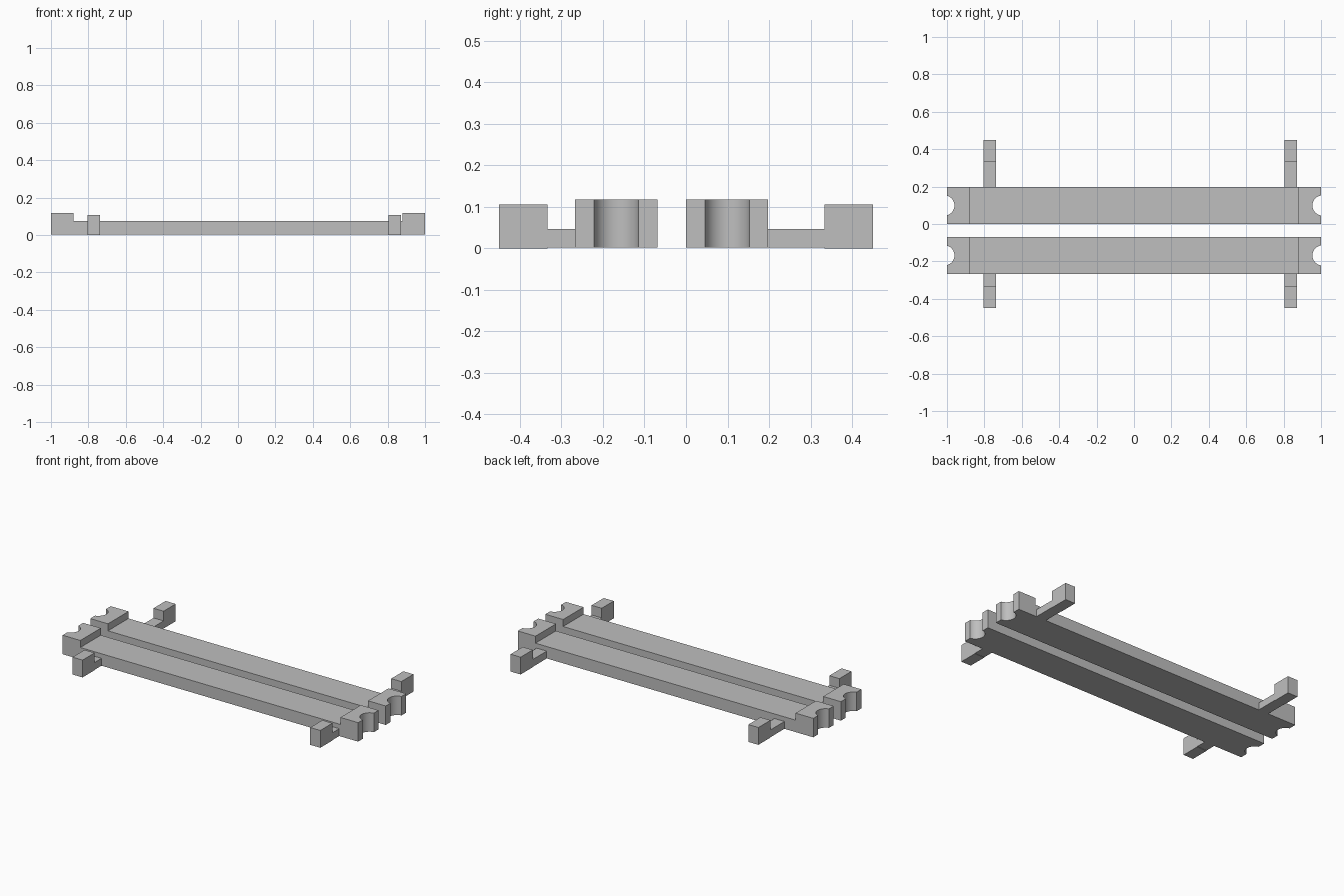
import bpy
import bmesh
import math
from mathutils import Vector

default = bpy.data.objects.get("Cube")
if default:
    bpy.data.objects.remove(default, do_unlink=True)

GREY = (0.52, 0.52, 0.52, 1.0)
grey = bpy.data.materials.new("plain grey")
grey.use_nodes = True
grey.diffuse_color = GREY
grey.node_tree.nodes["Principled BSDF"].inputs["Base Color"].default_value = GREY


def extrude_profile(name, points, direction):
    """Solid made by pushing a flat outline along a direction."""
    bm = bmesh.new()
    face = bm.faces.new([bm.verts.new(p) for p in points])
    result = bmesh.ops.extrude_face_region(bm, geom=[face])
    moved = [v for v in result["geom"] if isinstance(v, bmesh.types.BMVert)]
    bmesh.ops.translate(bm, verts=moved, vec=Vector(direction))
    bmesh.ops.recalc_face_normals(bm, faces=bm.faces)
    mesh = bpy.data.meshes.new(name)
    bm.to_mesh(mesh)
    bm.free()
    obj = bpy.data.objects.new(name, mesh)
    bpy.context.collection.objects.link(obj)
    mesh.materials.append(grey)
    return obj


def cut_notch(obj, x, y, radius):
    """Round vertical notch in the end of a rail."""
    bpy.ops.mesh.primitive_cylinder_add(vertices=48, radius=radius, depth=1, location=(x, y, 0))
    cutter = bpy.context.object
    cutter.hide_render = True
    mod = obj.modifiers.new("notch", "BOOLEAN")
    mod.operation = "DIFFERENCE"
    mod.solver = "EXACT"
    mod.object = cutter
    bpy.ops.object.select_all(action="DESELECT")
    bpy.context.view_layer.objects.active = obj
    obj.select_set(True)
    bpy.ops.object.modifier_apply(modifier=mod.name)
    bpy.data.objects.remove(cutter, do_unlink=True)


# Rails: long bars with a raised, notched block at each end
BASE, DECK, RAISED, STEP = 0.002, 0.075, 0.118, 0.88
WIDTH = 0.198
outline = [(-1, BASE), (1, BASE), (1, RAISED), (STEP, RAISED),
           (STEP, DECK), (-STEP, DECK), (-STEP, RAISED), (-1, RAISED)]
for name, y0 in (("front_rail", -0.267), ("back_rail", 0.0)):
    rail = extrude_profile(name, [(x, y0, z) for x, z in outline], (0, WIDTH, 0))
    middle = y0 + WIDTH / 2
    cut_notch(rail, -1.014, middle, 0.054)
    cut_notch(rail, 1.008, middle, 0.054)
    bpy.ops.object.shade_smooth_by_angle(angle=math.radians(30))

# Feet: low arms reaching outward to a taller block
ARM_TOP, BLOCK_TOP, FOOT_WIDTH = 0.047, 0.106, 0.068
for row, inner, sign, tip in (("front", 0.267, -1, 0.45), ("back", 0.198, 1, 0.45)):
    for side, x in (("right", -0.805), ("left", 0.804)):
        shape = [(inner, BASE), (0.333, BASE), (0.333, 0), (tip, 0),
                 (tip, BLOCK_TOP), (0.333, BLOCK_TOP), (0.333, ARM_TOP), (inner, ARM_TOP)]
        extrude_profile(f"{row}_{side}_foot",
                        [(x, sign * y, z) for y, z in shape], (FOOT_WIDTH, 0, 0))
